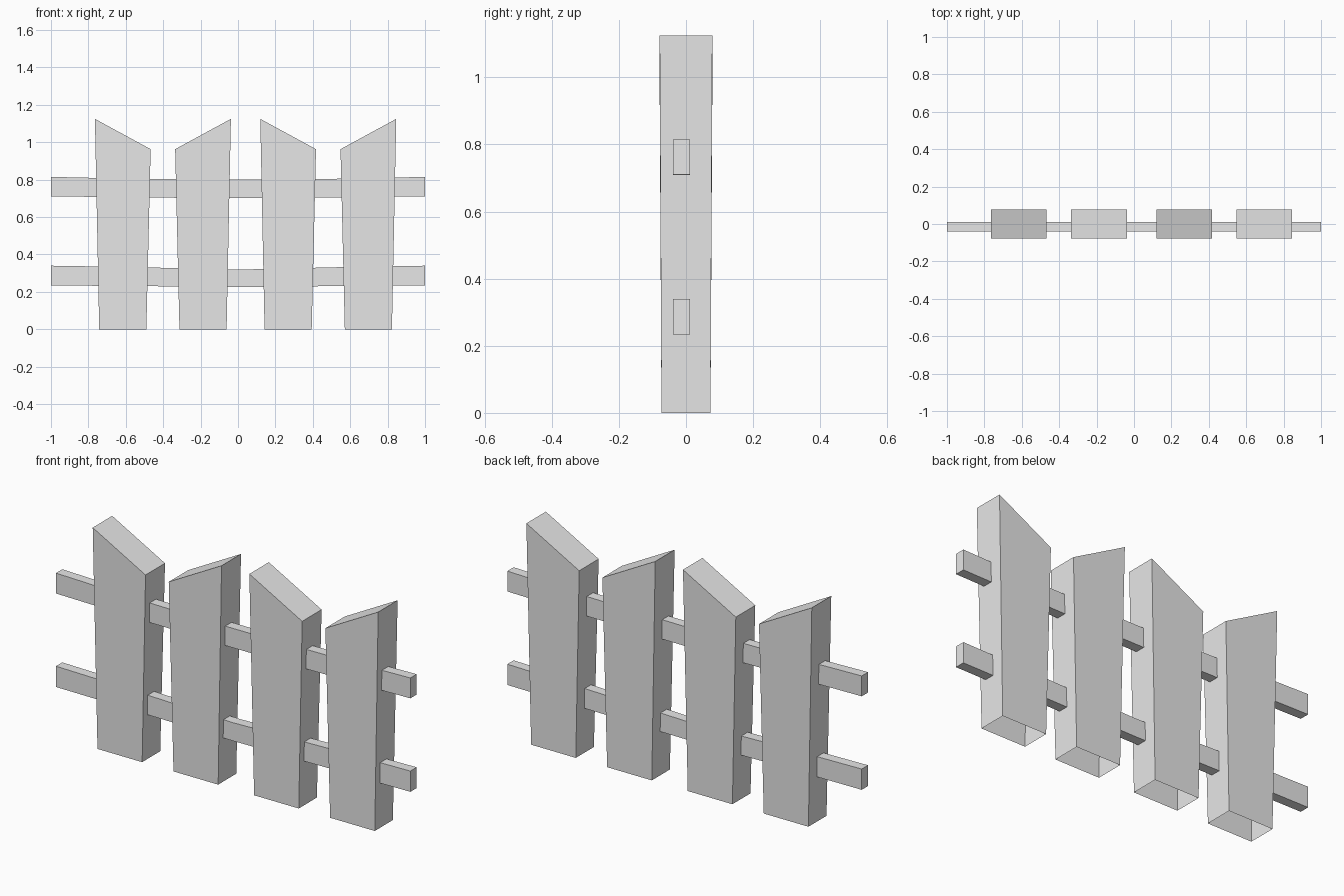
import bpy
import bmesh

cube = bpy.data.objects.get("Cube")
if cube:
    bpy.data.objects.remove(cube, do_unlink=True)

grey = bpy.data.materials.new("plain_grey")
grey.use_nodes = True
COLOUR = (0.8, 0.8, 0.8, 1)
grey.diffuse_color = COLOUR
grey.node_tree.nodes["Principled BSDF"].inputs["Base Color"].default_value = COLOUR


def loft(name, rings, cap_start=True):
    """Join a row of four-cornered rings into a flat-sided bar."""
    bm = bmesh.new()
    loops = [[bm.verts.new(p) for p in ring] for ring in rings]
    for a, b in zip(loops, loops[1:]):
        for i in range(4):
            j = (i + 1) % 4
            bm.faces.new((a[i], a[j], b[j], b[i]))
    bm.faces.new(loops[-1])
    if cap_start:
        bm.faces.new(loops[0][::-1])
    bmesh.ops.recalc_face_normals(bm, faces=bm.faces)
    mesh = bpy.data.meshes.new(name)
    bm.to_mesh(mesh)
    bm.free()
    mesh.materials.append(grey)
    obj = bpy.data.objects.new(name, mesh)
    bpy.context.collection.objects.link(obj)
    return obj


def picket_ring(x, half_w, half_d, z_left, z_right):
    return [(x - half_w, -half_d, z_left), (x + half_w, -half_d, z_right),
            (x + half_w, half_d, z_right), (x - half_w, half_d, z_left)]


# Tapered pickets, open underneath, with slanted tops that alternate direction
LOW, HIGH = 0.963, 1.125
for n, x in enumerate((-0.616, -0.187, 0.268, 0.697)):
    tops = (HIGH, LOW) if n % 2 == 0 else (LOW, HIGH)
    loft(f"picket_{n + 1}",
         [picket_ring(x, 0.126, 0.073, 0, 0),
          picket_ring(x, 0.149, 0.0785, *tops)],
         cap_start=False)


# Slightly sagging rails, mirrored about the middle: (x, bottom, top)
def rail(name, half):
    stations = [(-x, lo, hi) for x, lo, hi in half] + half[-2::-1]
    front, back = -0.039, 0.012
    loft(name, [[(x, front, lo), (x, back, lo), (x, back, hi), (x, front, hi)]
                for x, lo, hi in stations])


rail("upper_rail", [(1, 0.711, 0.815), (0.62, 0.706, 0.806),
                    (0.2, 0.702, 0.801), (0, 0.701, 0.8)])
rail("lower_rail", [(1, 0.234, 0.34), (0.62, 0.232, 0.334),
                    (0.2, 0.228, 0.324), (0, 0.226, 0.319)])
